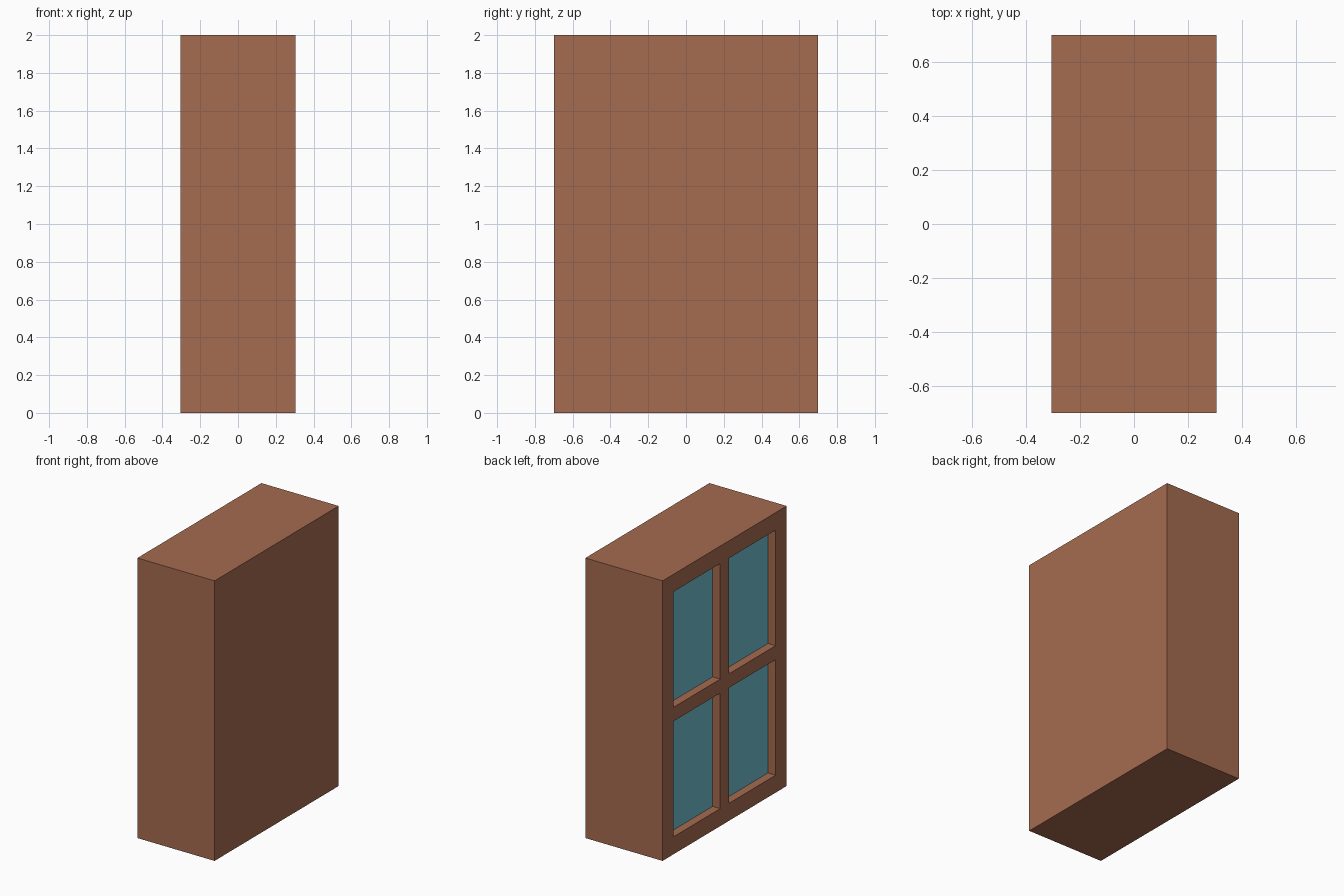
import bpy, bmesh
from mathutils import Matrix, Vector

if "Cube" in bpy.data.objects:
    bpy.data.objects.remove(bpy.data.objects["Cube"])

W, D, H = 0.61, 1.40, 2.00      # overall size
BORDER, BAR, RECESS = 0.125, 0.05, 0.06


def material(name, rgb):
    m = bpy.data.materials.new(name)
    m.diffuse_color = (*rgb, 1)
    m.use_nodes = True
    m.node_tree.nodes["Principled BSDF"].inputs["Base Color"].default_value = m.diffuse_color
    return m


wood = material("brown wood", (0.376, 0.147, 0.080))
glass = material("blue glass", (0.165, 0.515, 0.610))

# Cabinet body
bm = bmesh.new()
bmesh.ops.create_cube(bm, size=1, matrix=Matrix.Translation((0, 0, H / 2))
                      @ Matrix.Diagonal((W, D, H, 1)))

# Cut lines for the door frame and the cross bars
y_cuts = [-D / 2 + BORDER, -BAR, BAR, D / 2 - BORDER]
z_cuts = [BORDER, H / 2 - BAR, H / 2 + BAR, H - BORDER]
for axis, cuts in ((Vector((0, 1, 0)), y_cuts), (Vector((0, 0, 1)), z_cuts)):
    for c in cuts:
        bmesh.ops.bisect_plane(bm, geom=bm.verts[:] + bm.edges[:] + bm.faces[:],
                               plane_co=axis * c, plane_no=axis)


def is_pane(f):
    c = f.calc_center_median()
    y, z = abs(c.y), abs(c.z - H / 2)
    return (c.x < -W / 2 + 0.001 and BAR < y < D / 2 - BORDER
            and BAR < z < H / 2 - BORDER)


# Four recessed glass panes on the left side
bm.normal_update()
panes = [f for f in bm.faces if is_pane(f)]
sunk = bmesh.ops.extrude_discrete_faces(bm, faces=panes)["faces"]
for f in sunk:
    f.material_index = 1
    bmesh.ops.translate(bm, verts=f.verts[:], vec=(RECESS, 0, 0))
bmesh.ops.recalc_face_normals(bm, faces=bm.faces[:])

mesh = bpy.data.meshes.new("cabinet")
bm.to_mesh(mesh)
bm.free()
mesh.materials.append(wood)
mesh.materials.append(glass)
bpy.context.collection.objects.link(bpy.data.objects.new("cabinet", mesh))
